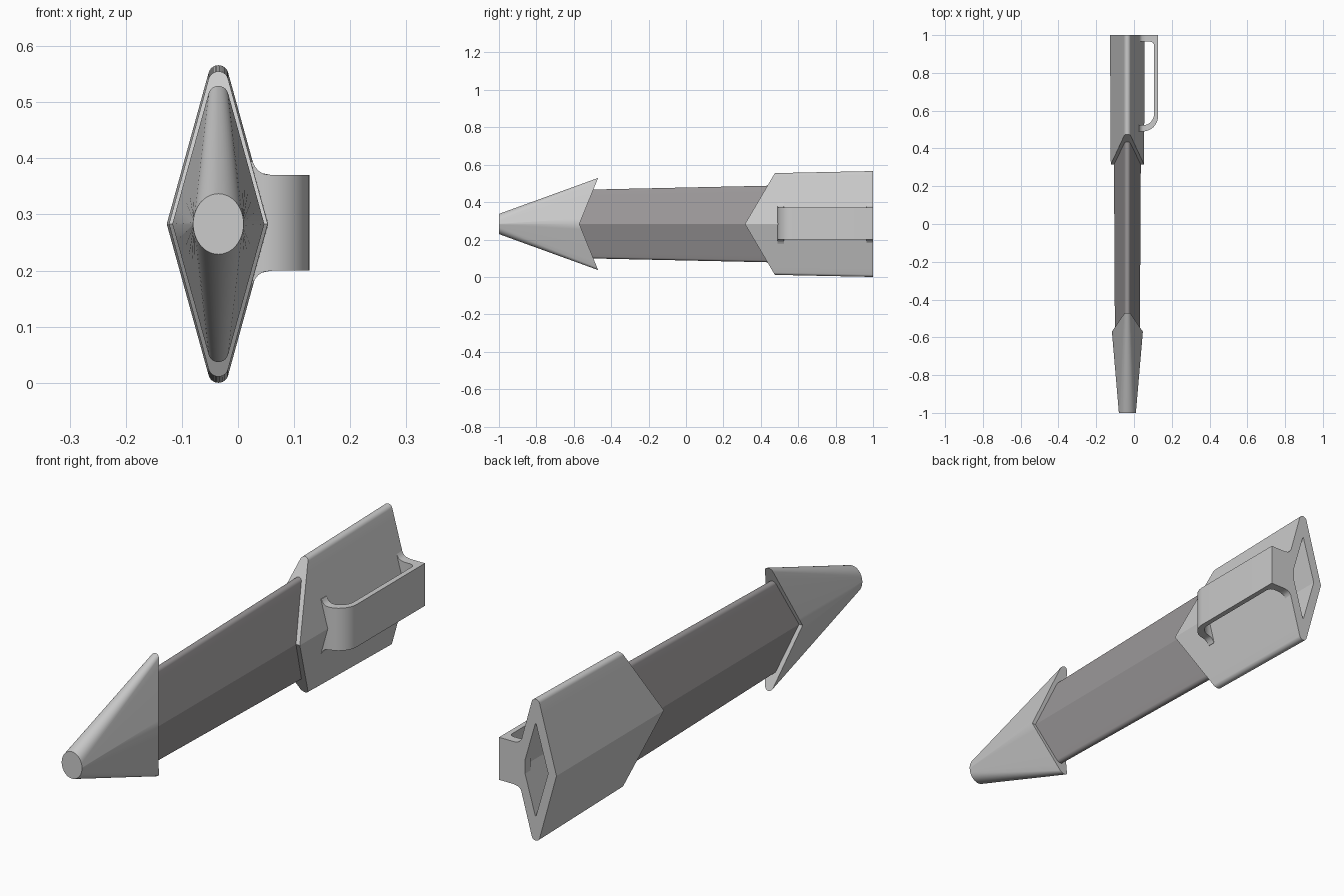
import bpy, bmesh, math

if "Cube" in bpy.data.objects:
    bpy.data.objects.remove(bpy.data.objects["Cube"])

CX, CZ = -0.035, 0.283   # axis of the rhombic barrel
FLANK, ARC = 8, 9        # points per flat side / rounded crest in a quarter


def section(hw, hh, r, y_side, y_top):
    """Rhombus with rounded crests; y runs from the side ridge to the crest (V cut)."""
    c = hh - r
    a = math.acos(r / math.hypot(hw, c)) - math.atan2(c, hw)
    tx, tz = r * math.cos(a), c + r * math.sin(a)
    q = [(hw + (tx - hw) * i / FLANK, tz * i / FLANK) for i in range(FLANK)]
    for i in range(ARC):
        t = a + (math.pi / 2 - a) * i / (ARC - 1)
        q.append((r * math.cos(t), c + r * math.sin(t)))
    q[-1] = (0, hh)
    return ring(q, lambda z: y_side + (y_top - y_side) * abs(z) / hh)


def ellipse(rx, rz, y, split):
    """Ellipse with the same point count; flats map to angles below split."""
    angs = [split * i / FLANK for i in range(FLANK)]
    angs += [split + (math.pi / 2 - split) * i / (ARC - 1) for i in range(ARC)]
    q = [(rx * math.cos(t), rz * math.sin(t)) for t in angs]
    return ring(q, lambda z: y)


def ring(q, yf):
    right = [(x, -z) for x, z in reversed(q)] + q[1:]
    pts = right + [(-x, z) for x, z in reversed(right[1:-1])]
    return [(CX + x, yf(z), CZ + z) for x, z in pts]


def finish(name, bm, angle):
    bmesh.ops.recalc_face_normals(bm, faces=bm.faces)
    me = bpy.data.meshes.new(name)
    bm.to_mesh(me)
    bm.free()
    ob = bpy.data.objects.new(name, me)
    bpy.context.collection.objects.link(ob)
    bpy.ops.object.select_all(action='DESELECT')
    ob.select_set(True)
    bpy.context.view_layer.objects.active = ob
    bpy.ops.object.shade_smooth_by_angle(angle=math.radians(angle))
    return ob


def loft(name, rings, angle=22):
    bm = bmesh.new()
    vs = [[bm.verts.new(p) for p in r] for r in rings]
    n = len(vs[0])
    for a, b in zip(vs, vs[1:]):
        for i in range(n):
            j = (i + 1) % n
            bm.faces.new((a[i], a[j], b[j], b[i]))
    # end caps as level strips so V-shaped ends stay exact
    for v in (vs[0], vs[-1]):
        for i in range(n // 2):
            quad = [v[i], v[i + 1], v[(n - i - 1) % n], v[(n - i) % n]]
            bm.faces.new(list(dict.fromkeys(quad)))
    return finish(name, bm, angle)


# nose cone: small ellipse blending to the rhombus with a V-cut rear
loft("nose_cone", [ellipse(0.045, 0.054, -1.0, math.radians(22)),
                   section(0.082, 0.246, 0.018, -0.57, -0.47)], 35)

# dark barrel
barrel = loft("barrel", [section(0.066, 0.182, 0.015, -0.60, -0.60),
                         section(0.072, 0.206, 0.016, 0.50, 0.50)])
mat = bpy.data.materials.new("dark_grey")
mat.diffuse_color = (0.33, 0.315, 0.32, 1)
mat.use_nodes = True
mat.node_tree.nodes["Principled BSDF"].inputs["Base Color"].default_value = mat.diffuse_color
barrel.data.materials.append(mat)

# cap: V-cut front, hollow rhombic rear
loft("cap", [section(0.088, 0.272, 0.018, 0.315, 0.475),
             section(0.092, 0.283, 0.018, 1.0, 1.0),
             section(0.055, 0.185, 0.002, 1.0, 1.0),
             section(0.055, 0.185, 0.002, 0.52, 0.52)])

# clip: outer and inner outline pairs in x/y, flared where it meets the cap
R_OUT, R_IN, X_OUT, X_IN = 0.08, 0.059, 0.127, 0.106
roots = [0.012, 0.026, 0.030, 0.036, 0.043]
pairs = [((x, 0.49), (x, 0.523)) for x in roots]
for i in range(9):
    t = math.pi / 2 * i / 8
    s, c = math.sin(t), 1 - math.cos(t)
    pairs.append(((X_OUT - R_OUT + R_OUT * s, 0.49 + R_OUT * c),
                  (X_IN - R_IN + R_IN * s, 0.523 + R_IN * c)))
pairs.append(((X_OUT, 0.94), (X_IN, 0.945)))
for i in range(5):  # rear corner: sharp outside, small fillet inside
    t = math.pi / 2 * i / 4
    pairs.append(((X_OUT, 1.0), (X_IN - 0.02 * (1 - math.cos(t)), 0.945 + 0.02 * math.sin(t))))
pairs += [((x, 1.0), (x, 0.965)) for x in (0.06, *reversed(roots))]


def half_height(x):
    d = max(0.0, min(1.0, (0.06 - x) / 0.032))
    return 0.085 + 0.024 * (1 - math.sqrt(1 - d * d))


bm = bmesh.new()
rows = []
for o, n in pairs:
    ho, hn = half_height(o[0]), half_height(n[0])
    rows.append([bm.verts.new((p[0], p[1], 0.285 + s))
                 for p, s in ((o, -ho), (o, ho), (n, hn), (n, -hn))])
for a, b in zip(rows, rows[1:]):
    for i in range(4):
        j = (i + 1) % 4
        bm.faces.new((a[i], a[j], b[j], b[i]))
bm.faces.new(rows[0])
bm.faces.new(rows[-1])
bmesh.ops.remove_doubles(bm, verts=bm.verts, dist=1e-5)
finish("clip", bm, 30)
